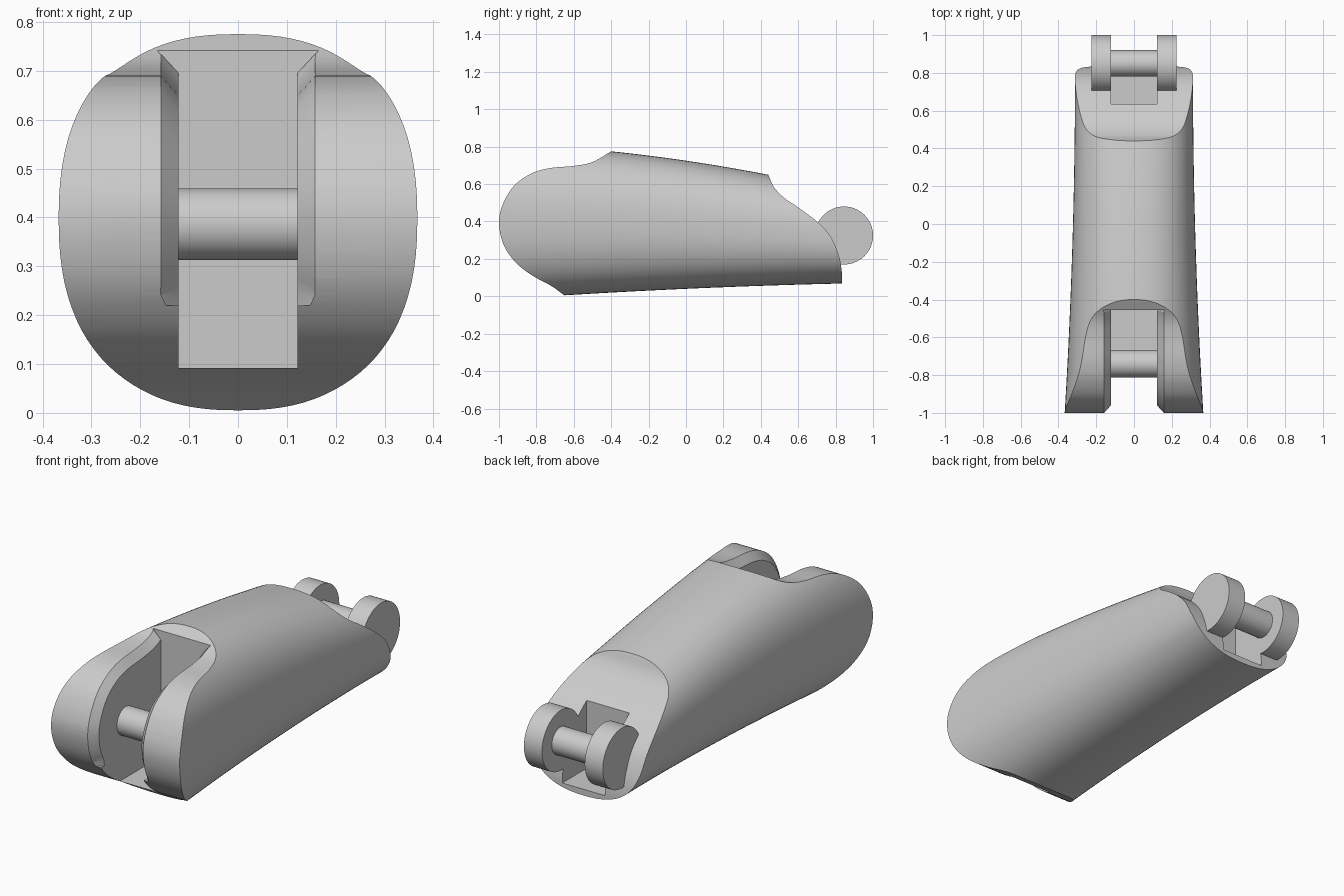
import bpy, bmesh, math
from mathutils import Vector

old = bpy.data.objects.get("Cube")
if old:
    bpy.data.objects.remove(old, do_unlink=True)

GREY = (0.6, 0.6, 0.6, 1)
mat = bpy.data.materials.new("plain grey")
mat.use_nodes = True
mat.diffuse_color = GREY
mat.node_tree.nodes["Principled BSDF"].inputs["Base Color"].default_value = GREY


def loft(name, rings):
    """Skin a list of equal closed rings and cap both ends."""
    bm = bmesh.new()
    rows = [[bm.verts.new(p) for p in ring] for ring in rings]
    n = len(rows[0])
    for a, b in zip(rows, rows[1:]):
        for i in range(n):
            j = (i + 1) % n
            bm.faces.new((a[i], a[j], b[j], b[i]))
    bm.faces.new(rows[0])
    bm.faces.new(rows[-1])
    bmesh.ops.recalc_face_normals(bm, faces=bm.faces)
    mesh = bpy.data.meshes.new(name)
    bm.to_mesh(mesh)
    bm.free()
    mesh.materials.append(mat)
    obj = bpy.data.objects.new(name, mesh)
    bpy.context.collection.objects.link(obj)
    return obj


def extrude_x(name, outline, x0, x1):
    return loft(name, [[(x, y, z) for y, z in outline] for x in (x0, x1)])


def box(name, half, y0, y1, z0, z1):
    return extrude_x(name, [(y0, z0), (y1, z0), (y1, z1), (y0, z1)], -half, half)


def cylinder(name, x0, x1, y, z, r, sides=64):
    ring = [(y + r * math.cos(2 * math.pi * i / sides),
             z + r * math.sin(2 * math.pi * i / sides)) for i in range(sides)]
    return extrude_x(name, ring, x0, x1)


def spline(points, steps=6):
    """Smooth curve through the points."""
    p = [Vector(q) for q in points]
    p = [2 * p[0] - p[1]] + p + [2 * p[-1] - p[-2]]
    out = []
    for a, b, c, d in zip(p, p[1:], p[2:], p[3:]):
        for k in range(steps):
            t = k / steps
            out.append(0.5 * (2 * b + (c - a) * t + (2 * a - 5 * b + 4 * c - d) * t * t
                              + (3 * b - a - 3 * c + d) * t ** 3))
    return out + [p[-2]]


def cut(obj, cutter, operation="DIFFERENCE"):
    mod = obj.modifiers.new(cutter.name, "BOOLEAN")
    mod.operation = operation
    mod.solver = "EXACT"
    mod.object = cutter
    cutter.hide_render = True
    bpy.context.view_layer.update()
    mesh = bpy.data.meshes.new_from_object(
        obj.evaluated_get(bpy.context.evaluated_depsgraph_get()))
    obj.modifiers.clear()
    obj.data = mesh
    bpy.data.objects.remove(cutter, do_unlink=True)


# Tapered shell with a rounded-square section
def section(y, sides=96, power=2.4):
    top = 0.725 - 0.147 * y - 0.054 * y * y
    low = 0.04 + 0.045 * y - 0.013 * y * y
    half = 0.323 - 0.027 * y + 0.017 * y * y
    ring = []
    for i in range(sides):
        a = 2 * math.pi * i / sides
        c, s = math.cos(a), math.sin(a)
        ring.append((half * math.copysign(abs(c) ** (2 / power), c), y,
                     (top + low) / 2 + (top - low) / 2 * math.copysign(abs(s) ** (2 / power), s)))
    return ring


body = loft("body_shell", [section(-1.05 + 0.1 * i) for i in range(21)])

# Side outline: rounded front cheeks, scooped back
front = spline([(-0.65, 0.005), (-0.72, 0.055), (-0.82, 0.11), (-0.91, 0.18), (-0.975, 0.275),
                (-1, 0.39), (-0.98, 0.49), (-0.92, 0.59), (-0.83, 0.655), (-0.73, 0.685),
                (-0.6, 0.697), (-0.5, 0.718), (-0.4, 0.775)])
back = spline([(0.44, 0.65), (0.47, 0.585), (0.52, 0.53), (0.6, 0.475), (0.7, 0.4),
               (0.77, 0.325), (0.815, 0.225), (0.832, 0.14), (0.835, 0.068)])
outline = front + [(-0.33, 0.87), (0.42, 0.87)] + back + [(0.835, -0.1), (-0.55, -0.1)]
cut(body, extrude_x("outline_cutter", outline, -0.6, 0.6), "INTERSECT")

# Front slot and rear pocket
cut(body, box("slot_cutter", 0.122, -1.2, -0.455, 0.092, 1))
cut(body, box("pocket_cutter", 0.122, 0.635, 1.2, 0.1, 0.7))

# Bevel along the slot's curved rims
rim = [p for p in front if p.y > 0.22 and p.x < -0.465]
rim = [Vector((-0.955, 0.22))] + [p for p in rim if p.y > 0.235] + [Vector((-0.455, 0.733))]
rings = []
for i, p in enumerate(rim):
    t = rim[min(i + 1, len(rim) - 1)] - rim[max(i - 1, 0)]
    n = Vector((-t.y, t.x)).normalized()
    if i == 0:
        n = Vector((-1, 0))
    elif i == len(rim) - 1:
        n = Vector((0, 1))
    lo, hi = p - n * 0.04, p + n * 0.02
    rings.append([(-0.122, *lo), (0.122, *lo), (0.176, *hi), (-0.176, *hi)])
cut(body, loft("bevel_cutter", rings))

# Hinge pins and rear knuckle discs
parts = [body,
         cylinder("front_pin", -0.13, 0.13, -0.74, 0.386, 0.073),
         cylinder("rear_pin", -0.13, 0.13, 0.85, 0.325, 0.07)]
for side, s in (("left", 1), ("right", -1)):
    parts.append(cylinder(side + "_knuckle_disc", s * 0.122, s * 0.225, 0.845, 0.325, 0.155))

bpy.ops.object.select_all(action="DESELECT")
for obj in parts:
    obj.select_set(True)
bpy.context.view_layer.objects.active = body
bpy.ops.object.shade_smooth_by_angle(angle=math.radians(30))
